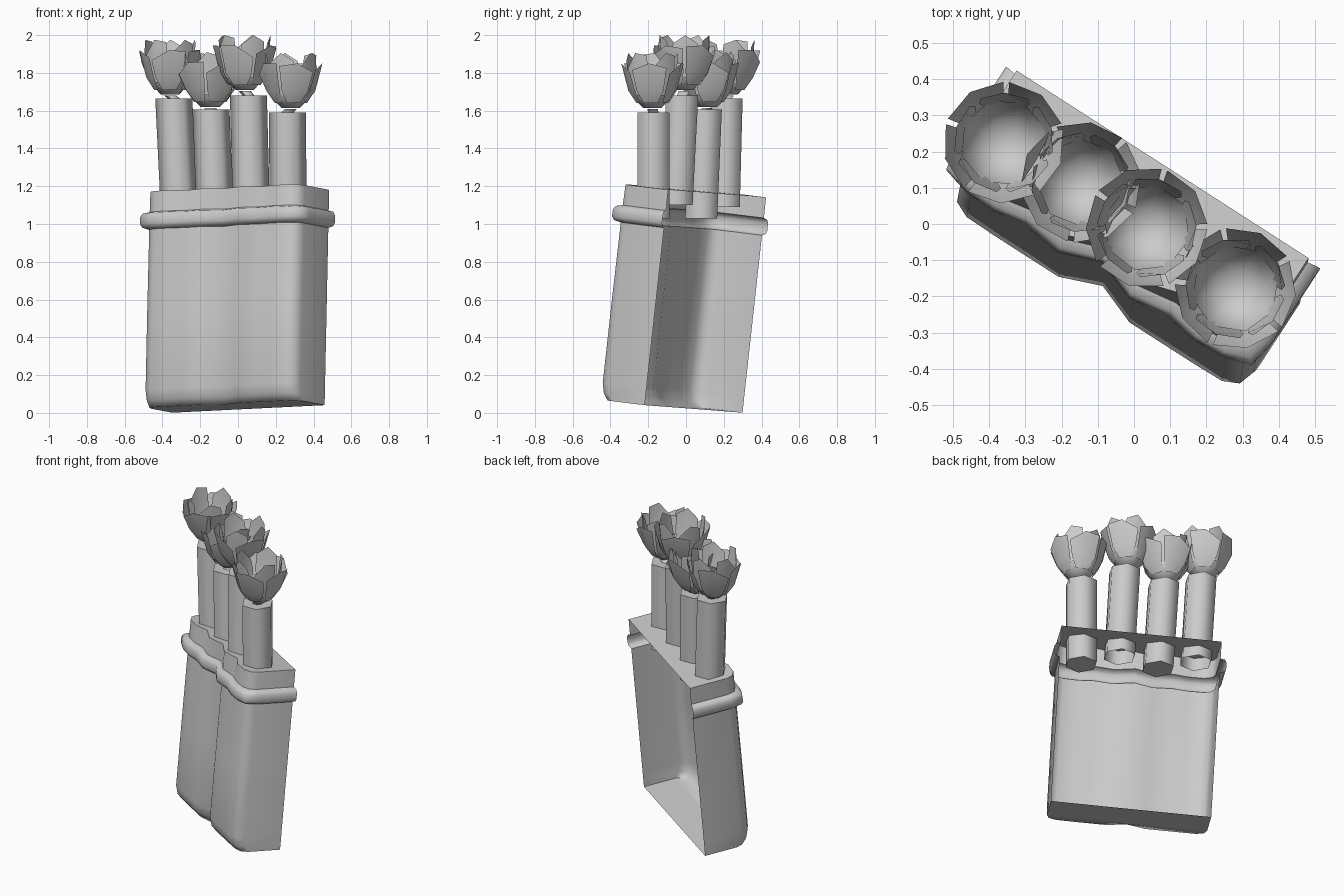
import bpy, bmesh, math, random
from mathutils import Vector, Matrix

if "Cube" in bpy.data.objects:
    bpy.data.objects.remove(bpy.data.objects["Cube"])

random.seed(4)
grey = bpy.data.materials.new("plain_grey")
grey.diffuse_color = (0.6, 0.6, 0.6, 1)
grey.use_nodes = True
grey.node_tree.nodes["Principled BSDF"].inputs["Base Color"].default_value = grey.diffuse_color

# Tilted frame of the pouch: width, depth (towards the open back), height
W = Vector((0.841, -0.540, 0.0415)).normalized()
H = Vector((0.013, 0.114, 0.993))
H = (H - W * H.dot(W)).normalized()
D = H.cross(W)
ORIGIN = Vector((0.055, 0.04, 0.021))
FRAME = Matrix((W, D, H)).transposed().to_4x4()
FRAME.translation = ORIGIN


def finish(name, bm, angle, matrix=None):
    if matrix:
        bm.transform(matrix)
    me = bpy.data.meshes.new(name)
    bm.to_mesh(me)
    bm.free()
    me.materials.append(grey)
    ob = bpy.data.objects.new(name, me)
    bpy.context.collection.objects.link(ob)
    bpy.ops.object.select_all(action='DESELECT')
    ob.select_set(True)
    bpy.context.view_layer.objects.active = ob
    bpy.ops.object.shade_smooth_by_angle(angle=math.radians(angle))
    return ob


def loft(bm, rows, closed=False):
    """Skin neighbouring rows of points with quads; returns the vertex rows."""
    vs = [[bm.verts.new(p) for p in row] for row in rows]
    n = len(rows[0])
    for a, b in zip(vs, vs[1:]):
        for i in range(n if closed else n - 1):
            j = (i + 1) % n
            bm.faces.new((a[i], a[j], b[j], b[i]))
    return vs


# Half outline of the pouch: width, depth below, depth at the scalloped top
HALF = [(0.48, 0, 0), (0.48, -0.24, -0.24), (0.465, -0.287, -0.28),
        (0.42, -0.308, -0.305), (0.33, -0.31, -0.31), (0.235, -0.31, -0.275),
        (0.117, -0.31, -0.31), (0, -0.265, -0.27)]
OUTLINE = [(-u, a, b) for u, a, b in HALF] + HALF[-2::-1]


def outline(height, top=0.0, offset=0.0, squash=1.0):
    pts = []
    for u, a, b in OUTLINE:
        v = (a + (b - a) * top) * squash
        if abs(u) > 0.45:
            u += math.copysign(offset, u)
        if v < -0.25 * squash:
            v -= offset
        elif v == 0:
            v += offset * 0.2
        pts.append((u, v, height))
    return pts


# Pouch: front and sides with a hollow raised band, floor and lid, open back
bm = bmesh.new()
rows = loft(bm, [outline(0, squash=0.85), outline(0.035, squash=0.95),
                 outline(0.09), outline(0.5), outline(0.945, 0.4),
                 outline(0.953, 0.4, 0.026), outline(0.972, 0.4, 0.036),
                 outline(1.01, 0.5, 0.036), outline(1.029, 0.5, 0.026),
                 outline(1.037, 0.5), outline(1.147, 1)])
bm.faces.new(rows[0][::-1])
bm.faces.new(rows[-1])
finish("pouch", bm, 55, FRAME)


def prism(name, bottom, top, radius, cap_bottom):
    """Six-sided rod between two points."""
    bm = bmesh.new()
    ring = [Vector((math.cos(k * math.pi / 3), math.sin(k * math.pi / 3), 0)) * radius
            for k in range(6)]
    rows = loft(bm, [[Vector(e) + p for p in ring] for e in (bottom, top)], True)
    bm.faces.new(rows[1])
    if cap_bottom:
        bm.faces.new(rows[0][::-1])
    finish(name, bm, 65)


def polar(r, a, z):
    return (r * math.cos(a), r * math.sin(a), z)


def petal(bm, angle, half, levels, tip):
    """Curved three-column petal with a pointed, uneven top edge."""
    skew = random.uniform(-0.04, 0.04)
    rows = []
    for k, (r, z, spread) in enumerate(levels):
        last = k == len(levels) - 1
        row = []
        for s in (-1, 0, 1):
            dz = (tip if s == 0 else skew * s) if last else 0
            row.append(polar(r, angle + s * half * spread, z + dz))
        rows.append(row)
    loft(bm, rows)


def flower(name, centre, turn):
    bm = bmesh.new()
    # Eight-sided bowl
    rings = [[polar(r, turn + k * math.pi / 4, z) for k in range(8)]
             for r, z in ((0.05, 0.005), (0.1, 0.055), (0.122, 0.12))]
    rows = loft(bm, rings, True)
    bm.faces.new(rows[0][::-1])
    # Upright inner petals and flared outer petals
    for k in range(5):
        a = turn + k * math.tau / 5
        petal(bm, a, 0.58, [(0.108, 0.07, 0.8), (0.128, 0.15, 1),
                            (0.138, 0.25, 0.85)], 0.045)
        petal(bm, a + 0.6, 0.58, [(0.085, 0.03, 0.8), (0.13, 0.095, 1),
                                  (0.168, 0.21, 1)], 0.03)
    finish(name, bm, 50, Matrix.Translation(centre))


# Four tubes, each with a stem and a flower
PLANTS = [
    ((-0.312, 0.200, 1.09), (-0.340, 0.215, 1.665), (-0.360, 0.225, 1.68)),
    ((-0.120, 0.080, 1.03), (-0.143, 0.105, 1.605), (-0.147, 0.115, 1.615)),
    ((0.070, -0.050, 1.10), (0.055, -0.020, 1.68), (0.035, -0.010, 1.705)),
    ((0.265, -0.172, 1.03), (0.262, -0.172, 1.59), (0.280, -0.178, 1.61)),
]
for i, (low, high, cup) in enumerate(PLANTS):
    prism(f"tube_{i + 1}", low, high, 0.098, i % 2 == 1)
    prism(f"stem_{i + 1}", high, cup, 0.032, False)
    flower(f"flower_{i + 1}", cup, 0.3 + i * 0.5)
